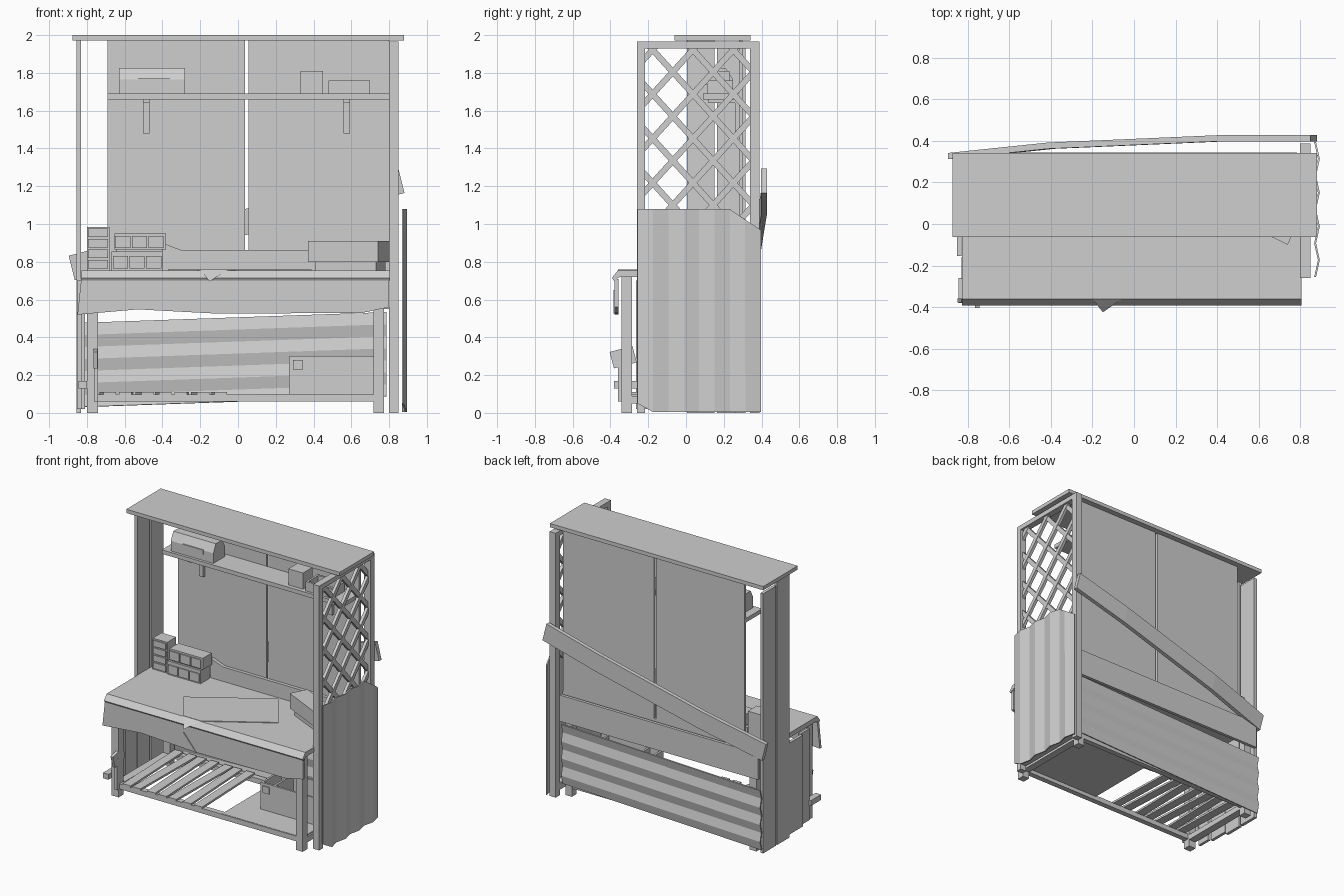
import bpy, bmesh, math
from mathutils import Vector, Matrix

if "Cube" in bpy.data.objects:
    bpy.data.objects.remove(bpy.data.objects["Cube"])

GREY = (0.62, 0.62, 0.62, 1)
grey = bpy.data.materials.new("plain_grey")
grey.use_nodes = True
grey.diffuse_color = GREY
grey.node_tree.nodes["Principled BSDF"].inputs["Base Color"].default_value = GREY


def finish(name, bm):
    bmesh.ops.recalc_face_normals(bm, faces=bm.faces)
    mesh = bpy.data.meshes.new(name)
    bm.to_mesh(mesh)
    bm.free()
    mesh.materials.append(grey)
    obj = bpy.data.objects.new(name, mesh)
    bpy.context.collection.objects.link(obj)
    return obj


def box(name, x, y, z, turn=0.0, axis='Z'):
    """Box from three ranges, optionally turned about its own centre."""
    bm = bmesh.new()
    bmesh.ops.create_cube(bm, size=1)
    mid = Vector([(a + b) / 2 for a, b in (x, y, z)])
    size = Matrix.Diagonal([b - a for a, b in (x, y, z)] + [1])
    bm.transform(Matrix.Translation(mid) @ Matrix.Rotation(math.radians(turn), 4, axis) @ size)
    finish(name, bm)


def prism(name, pts, axis, lo, hi):
    """Extrude a 2D outline along an axis; the outline uses the other two axes in order."""
    def place(p, d):
        v = list(p)
        v.insert('xyz'.index(axis), d)
        return v
    bm = bmesh.new()
    face = bm.faces.new([bm.verts.new(place(p, lo)) for p in pts])
    ext = bmesh.ops.extrude_face_region(bm, geom=[face])
    move = Vector(place((0, 0), hi - lo))
    bmesh.ops.translate(bm, vec=move, verts=[v for v in ext['geom'] if isinstance(v, bmesh.types.BMVert)])
    finish(name, bm)


def open_box(name, x, y, z, t=0.015):
    """Crate without a lid."""
    box(name + "_base", x, y, (z[0], z[0] + t))
    for xe in ((x[0], x[0] + t), (x[1] - t, x[1])):
        box(name + "_end", xe, y, z)
    for ye in ((y[0], y[0] + t), (y[1] - t, y[1])):
        box(name + "_side", x, ye, z)


def corrugated(name, count, start, end, lo, hi, place):
    """Zigzag sheet; lo and hi give the sheet edges for each ridge position."""
    bm = bmesh.new()
    cols = []
    for i in range(count + 1):
        u = start + (end - start) * i / count
        cols.append([bm.verts.new(place(u, v, i % 2)) for v in (lo(u), hi(u))])
    for (a, b), (c, d) in zip(cols, cols[1:]):
        bm.faces.new((a, c, d, b))
    mod = finish(name, bm).modifiers.new("thickness", 'SOLIDIFY')
    mod.thickness, mod.offset = 0.009, 0


# Roof board
box("roof_board", (-0.875, 0.88), (-0.062, 0.342), (1.972, 2.0))

# Right side frame
for y in ((-0.26, -0.218), (0.34, 0.388)):
    box("right_post", (0.80, 0.85), y, (0, 1.965))
for z in ((1.93, 1.965), (0.04, 0.09)):
    box("right_frame_rail", (0.80, 0.85), (-0.26, 0.388), z)

# Lattice: diagonal strips clipped to the frame opening
slope, Y0, Y1, Z0, Z1 = 1.1, -0.23, 0.35, 1.0, 1.94
for sign, x in ((1, 0.814), (-1, 0.811)):
    for k in range(-4, 10):
        c = 1.10 + 0.235 * k + sign * slope * 0.07
        a, b = [Vector((0, y, c + sign * slope * y))
                for y in (min(max(sign * (z - c) / slope, Y0), Y1) for z in (Z0, Z1))]
        if (b - a).length < 0.06:
            continue
        n = Vector((0, a.z - b.z, b.y - a.y)).normalized() * 0.016
        prism("lattice_strip", [(p.y, p.z) for p in (a + n, b + n, b - n, a - n)], 'x', x, x + 0.022)

# Right corrugated sheet with two clipped corners
corrugated("side_corrugated_sheet", 8, -0.255, 0.395,
           lambda y: max(0.004, 0.05 - 0.6 * (y + 0.255)),
           lambda y: min(1.08, 1.08 - 0.68 * (y - 0.23)),
           lambda u, v, i: (0.872 + 0.018 * i, u, v))

# Back corrugated sheet, hung slightly askew
corrugated("back_corrugated_sheet", 7, 0.06, 0.505,
           lambda z: -0.85, lambda z: 0.785,
           lambda u, v, i: (v, 0.326 + 0.014 * i, u + 0.035 * v))

# Left side planks, tall at the rear and short under the table
for y, top in (((0.165, 0.315), 1.93), ((0.005, 0.15), 1.972)):
    box("left_tall_plank", (-0.855, -0.832), y, (0, top))
box("left_short_plank", (-0.852, -0.83), (-0.155, 0.0), (0.02, 0.70))
box("left_short_plank", (-0.83, -0.81), (-0.265, -0.16), (0.02, 0.70))

# Back boards with a narrow gap, and the rail below them
box("back_board_right", (-0.69, 0.038), (0.28, 0.30), (0.74, 1.972))
box("back_board_left", (0.055, 0.80), (0.28, 0.30), (0.74, 1.972))
box("back_rail", (-0.83, 0.80), (0.318, 0.341), (0.55, 0.745))

# Bent diagonal plank across the back
bm = bmesh.new()
rings = []
for x, y in ((-0.88, 0.312), (-0.4, 0.362), (0.43, 0.398), (0.865, 0.398)):
    z = 1.0 + 0.265 * x
    rings.append([bm.verts.new((x - dz * 0.25, y + dy, z + dz))
                  for dy, dz in ((0, -0.065), (0.03, -0.065), (0.03, 0.065), (0, 0.065))])
for r, s in zip(rings, rings[1:]):
    for i in range(4):
        j = (i + 1) % 4
        bm.faces.new((r[i], r[j], s[j], s[i]))
bm.faces.new(rings[0])
bm.faces.new(rings[-1])
finish("diagonal_plank", bm)

# Table top with sloping front lip, and uneven apron
prism("table_top", [(0.30, 0.755), (-0.36, 0.755), (-0.392, 0.715), (-0.382, 0.70), (-0.35, 0.72), (0.30, 0.72)],
      'x', -0.828, 0.806)
prism("table_apron", [(-0.85, 0.52), (-0.53, 0.548), (-0.1, 0.525), (0.66, 0.53), (0.80, 0.56), (0.80, 0.71), (-0.83, 0.71)],
      'y', -0.378, -0.358)
box("table_backsplash", (-0.30, 0.80), (0.25, 0.275), (0.75, 0.862))
prism("backsplash_rise", [(-0.40, 0.75), (-0.30, 0.75), (-0.30, 0.862), (-0.40, 0.90)], 'y', 0.25, 0.275)

# Loose sheet on the table with its corner folded over the front edge
prism("loose_sheet", [(-0.37, -0.11), (-0.20, -0.36), (-0.055, -0.36), (0.39, -0.08), (0.17, 0.23)], 'z', 0.755, 0.76)
bm = bmesh.new()
bm.faces.new([bm.verts.new(p) for p in ((-0.20, -0.36, 0.758), (-0.055, -0.36, 0.758), (-0.15, -0.425, 0.695))])
finish("sheet_corner", bm)
prism("apron_splinter", [(-0.18, 0.65), (-0.075, 0.525), (-0.11, 0.53)], 'y', -0.385, -0.377)

# Legs and lower frame
for x in ((-0.80, -0.742), (0.718, 0.772)):
    for y in ((-0.342, -0.285), (0.26, 0.315)):
        box("table_leg", x, y, (0, 0.72))
    box("lower_side_rail", x, (-0.34, 0.315), (0.05, 0.09))
for y in ((-0.335, -0.295), (0.27, 0.31)):
    box("lower_long_rail", (-0.80, 0.772), y, (0.06, 0.098))
box("left_front_cleat", (-0.845, -0.80), (-0.38, -0.26), (0.13, 0.17))
box("left_upright_board", (-0.762, -0.742), (-0.36, -0.30), (0.06, 0.29))
box("leaning_board", (-0.765, -0.745), (-0.395, -0.27), (0.25, 0.34), 15, 'X')

# Lower shelf: slightly uneven slats on one half, a solid panel on the other
for i in range(7):
    x = -0.69 + i * 0.098
    box("shelf_slat", (x - 0.033, x + 0.033), (-0.34, 0.31), (0.095, 0.11), (2, -1, 3)[i % 3])
box("shelf_panel", (0.10, 0.76), (-0.33, 0.31), (0.088, 0.10))

# Crate on the lower shelf
open_box("lower_crate", (0.27, 0.72), (-0.12, 0.12), (0.098, 0.30))
box("crate_divider", (0.37, 0.385), (-0.12, 0.12), (0.10, 0.30))
box("crate_handle", (0.29, 0.345), (-0.128, -0.119), (0.23, 0.28))

# Small drawer units on the table
box("tall_drawer_unit", (-0.80, -0.68), (0.14, 0.245), (0.755, 0.985))
for i in range(4):
    z = 0.765 + i * 0.055
    box("tall_drawer_front", (-0.793, -0.687), (0.132, 0.141), (z, z + 0.045))
box("wide_drawer_lower", (-0.67, -0.40), (0.13, 0.235), (0.755, 0.855))
box("wide_drawer_upper", (-0.655, -0.38), (0.13, 0.235), (0.865, 0.95))
box("wide_drawer_spacer", (-0.645, -0.40), (0.145, 0.225), (0.85, 0.87))
for row in range(2):
    for i in range(3):
        x, z = -0.662 + 0.012 * row + i * 0.088, 0.765 + row * 0.107
        box("wide_drawer_front", (x, x + 0.08), (0.122, 0.131), (z, z + 0.065))

# Slanted box at the right end of the table
prism("slanted_box", [(0.37, 0.08), (0.74, -0.10), (0.80, 0.03), (0.43, 0.20)], 'z', 0.80, 0.91)
prism("slanted_box_base", [(0.41, 0.08), (0.73, -0.07), (0.78, 0.03), (0.45, 0.18)], 'z', 0.755, 0.80)

# Upper shelf with brackets
box("upper_shelf", (-0.69, 0.80), (0.09, 0.28), (1.66, 1.69))
for x in (-0.485, 0.575):
    box("bracket_upright", (x - 0.017, x + 0.017), (0.26, 0.28), (1.48, 1.66))
    box("bracket_arm", (x - 0.017, x + 0.017), (0.12, 0.28), (1.64, 1.66))

# Items on the upper shelf
prism("toolbox", [(0.11, 1.69), (0.11, 1.765), (0.14, 1.825), (0.21, 1.825), (0.25, 1.765), (0.25, 1.69)], 'x', -0.63, -0.28)
box("toolbox_latch", (-0.53, -0.36), (0.103, 0.111), (1.735, 1.77))
box("shelf_tall_box", (0.33, 0.45), (0.12, 0.23), (1.69, 1.81))
open_box("shelf_tray", (0.48, 0.70), (0.11, 0.25), (1.69, 1.76))
